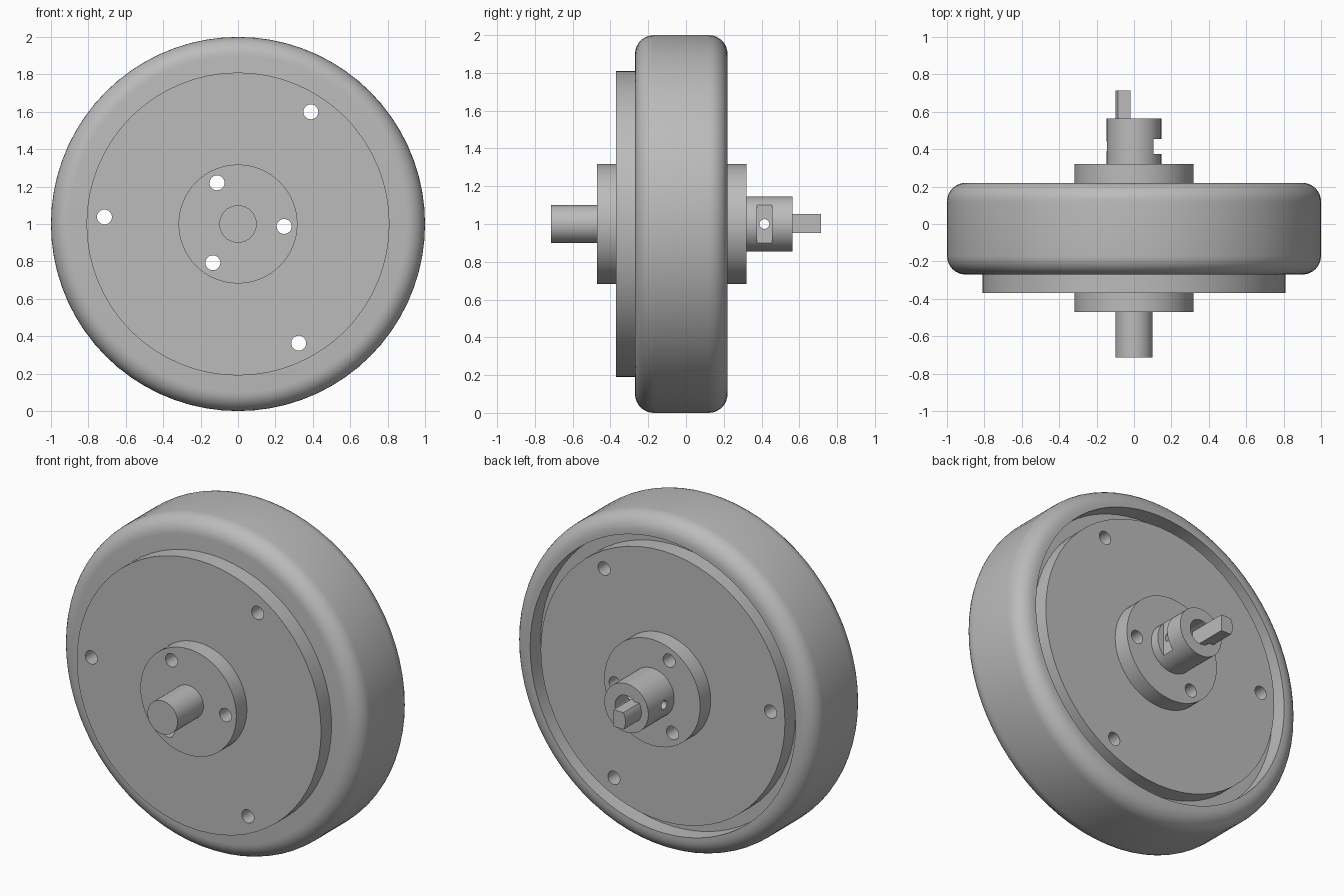
import bpy, bmesh
from math import sin, cos, pi, radians
from mathutils import Matrix, Vector

cube = bpy.data.objects.get("Cube")
if cube:
    bpy.data.objects.remove(cube)

AXLE_Z = 1.0
grey = bpy.data.materials.new("plain grey")
grey.use_nodes = True
grey.diffuse_color = (0.5, 0.5, 0.5, 1)
grey.node_tree.nodes["Principled BSDF"].inputs["Base Color"].default_value = (0.5, 0.5, 0.5, 1)


def finish(bm, name):
    bmesh.ops.recalc_face_normals(bm, faces=bm.faces)
    mesh = bpy.data.meshes.new(name)
    bm.to_mesh(mesh)
    bm.free()
    mesh.materials.append(grey)
    obj = bpy.data.objects.new(name, mesh)
    bpy.context.collection.objects.link(obj)
    return obj


def rod(name, radius, start, end, x=0, z=0, sides=64, axis="Y"):
    """Cylinder between two distances along an axis through the wheel centre."""
    bm = bmesh.new()
    bmesh.ops.create_cone(bm, cap_ends=True, segments=sides, radius1=radius,
                          radius2=radius, depth=end - start)
    mid = (start + end) / 2
    if axis == "Y":
        turn, place = Matrix.Rotation(pi / 2, 4, "X"), Vector((x, mid, AXLE_Z + z))
    else:
        turn, place = Matrix.Rotation(pi / 2, 4, "Y"), Vector((mid, x, AXLE_Z + z))
    bm.transform(Matrix.Translation(place) @ turn)
    return finish(bm, name)


def block(name, low, high):
    bm = bmesh.new()
    bmesh.ops.create_cube(bm, size=1)
    low, high = Vector(low), Vector(high)
    size = high - low
    bm.transform(Matrix.Translation((low + high) / 2 + Vector((0, 0, AXLE_Z)))
                 @ Matrix.Diagonal((*size, 1)))
    return finish(bm, name)


def lathe(name, profile, sides=72):
    """Turn a (radius, y) profile about the axle."""
    bm = bmesh.new()
    verts = [bm.verts.new((r, y, 0)) for r, y in profile]
    edges = [bm.edges.new(pair) for pair in zip(verts, verts[1:])]
    bmesh.ops.spin(bm, geom=verts + edges, cent=(0, 0, 0), axis=(0, 1, 0),
                   angle=2 * pi, steps=sides, use_merge=True)
    bmesh.ops.remove_doubles(bm, verts=bm.verts, dist=0.0001)
    bm.transform(Matrix.Translation((0, 0, AXLE_Z)))
    return finish(bm, name)


def combine(obj, others, operation="DIFFERENCE"):
    bpy.context.view_layer.objects.active = obj
    for other in others:
        mod = obj.modifiers.new("cut", "BOOLEAN")
        mod.operation = operation
        mod.solver = "EXACT"
        mod.object = other
        bpy.ops.object.modifier_apply(modifier=mod.name)


# Tyre body with rounded shoulders and a shallow recess in the back
front, back, fillet, depth = -0.27, 0.22, 0.1, 0.1
profile = [(0, front)]
for centre, first in ((front + fillet, -90), (back - fillet, 0)):
    for i in range(9):
        a = radians(first + i * 90 / 8)
        profile.append((1 - fillet + fillet * cos(a), centre + fillet * sin(a)))
profile += [(0.88, back), (0.88, back - depth), (0, back - depth)]
tyre = lathe("tyre", profile)

# Cover plates and hub flanges
plates = [rod("front_plate", 0.81, -0.37, front + 0.01),
          rod("back_plate", 0.81, back - depth - 0.01, back)]
flanges = [rod("front_flange", 0.318, -0.47, -0.36),
           rod("back_flange", 0.318, back - 0.01, 0.32)]

# Through bolt holes in two rings of three
cutters = []
for ring, phase in ((0.715, 57), (0.247, 117)):
    for k in range(3):
        a = radians(phase + 120 * k)
        cutters.append(rod("bolt_hole_cutter", 0.04, -0.6, 0.5,
                           ring * cos(a), ring * sin(a), 24))
for part in [tyre] + plates:
    combine(part, cutters)
for part in flanges:
    combine(part, cutters[3:])

# Front axle stub
axle = rod("front_axle", 0.1, -0.715, -0.46, sides=48)

# Rear coupling: bored sleeve with a flat and a cross hole
coupling = rod("rear_coupling", 0.146, 0.31, 0.565, sides=48)
bore = rod("bore_cutter", 0.075, 0.36, 0.7, sides=32)
flat = block("flat_cutter", (0.105, 0.375, -0.2), (0.3, 0.455, 0.2))
cross = rod("cross_hole_cutter", 0.026, -0.3, 0.3, x=0.415, sides=20, axis="X")
combine(coupling, [bore, flat, cross])
cutters += [bore, flat, cross]

# Rear drive key: off-centre, rounded on its outer edge
key = rod("rear_key", 0.1, 0.47, 0.715, sides=48)
trim = block("key_trim", (-0.2, 0.4, -0.048), (-0.02, 0.8, 0.052))
combine(key, [trim], "INTERSECT")
cutters.append(trim)

for cutter in cutters:
    bpy.data.objects.remove(cutter)

# Smooth curved walls, keep edges sharp
bpy.ops.object.select_all(action="DESELECT")
for part in [tyre, axle, coupling, key] + plates + flanges:
    part.select_set(True)
bpy.context.view_layer.objects.active = tyre
bpy.ops.object.shade_smooth_by_angle(angle=radians(30))
